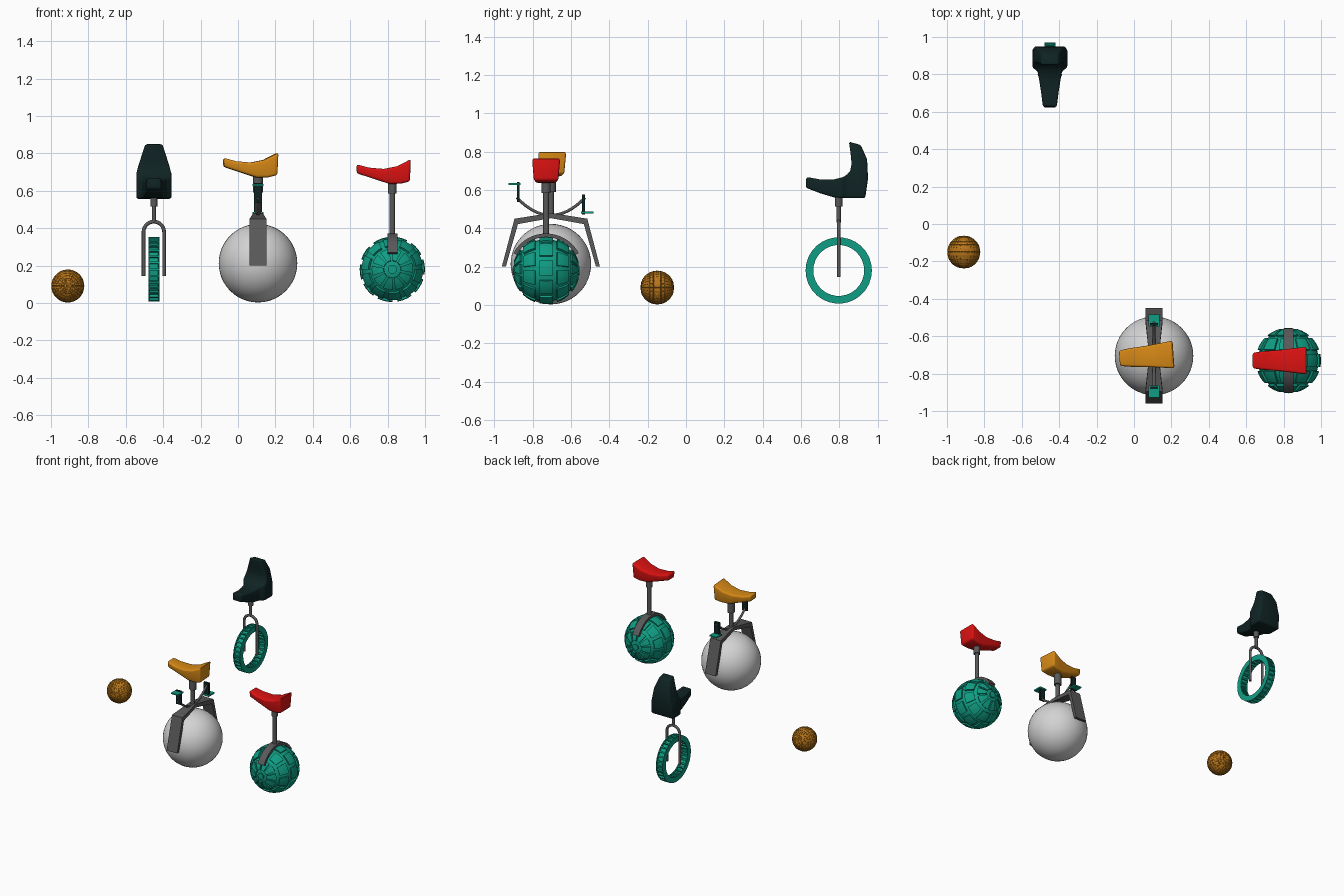
import bpy, bmesh, math
from mathutils import Matrix, Vector

cube = bpy.data.objects.get("Cube")
if cube:
    bpy.data.objects.remove(cube, do_unlink=True)


def material(name, r, g, b):
    m = bpy.data.materials.new(name)
    m.use_nodes = True
    m.diffuse_color = (r, g, b, 1)
    bsdf = next(n for n in m.node_tree.nodes if n.type == "BSDF_PRINCIPLED")
    bsdf.inputs["Base Color"].default_value = (r, g, b, 1)
    bsdf.inputs["Roughness"].default_value = 0.6
    return m


TEAL = material("teal_rubber", 0.005, 0.34, 0.23)
RED = material("red_seat", 0.72, 0.006, 0.006)
ORANGE = material("orange_seat", 0.68, 0.25, 0.008)
BROWN = material("amber_ball", 0.48, 0.18, 0.01)
DARK = material("dark_green_black", 0.005, 0.017, 0.017)
GREY = material("grey_metal", 0.1, 0.1, 0.1)
WHITE = material("white_ball", 0.65, 0.65, 0.65)


def finish(bm, name, mat, loc=(0, 0, 0), turn=0, angle=35):
    """Turn a bmesh into a shaded, coloured object."""
    bmesh.ops.recalc_face_normals(bm, faces=bm.faces)
    mesh = bpy.data.meshes.new(name)
    bm.to_mesh(mesh)
    bm.free()
    mesh.materials.append(mat)
    obj = bpy.data.objects.new(name, mesh)
    bpy.context.collection.objects.link(obj)
    obj.location = loc
    obj.rotation_euler.z = turn
    bpy.ops.object.select_all(action="DESELECT")
    obj.select_set(True)
    bpy.context.view_layer.objects.active = obj
    bpy.ops.object.shade_smooth_by_angle(angle=math.radians(angle))
    return obj


def loft(name, stations, mat, loc, along="x", under=1.0, bevel=0.0, turn=0):
    """Skin four-cornered sections: (low point, high point, half width)."""
    bm = bmesh.new()
    rings = []
    for low, high, half in stations:
        ring = []
        for (s, z), t in ((low, -half * under), (low, half * under),
                          (high, half), (high, -half)):
            ring.append(bm.verts.new((s, t, z) if along == "x" else (t, s, z)))
        rings.append(ring)
    for a, b in zip(rings, rings[1:]):
        for i in range(4):
            j = (i + 1) % 4
            bm.faces.new((a[i], a[j], b[j], b[i]))
    bm.faces.new(rings[0])
    bm.faces.new(rings[-1])
    bmesh.ops.recalc_face_normals(bm, faces=bm.faces)
    if bevel:
        sharp = [e for e in bm.edges if e.calc_face_angle(0) > math.radians(42)]
        bmesh.ops.bevel(bm, geom=sharp, offset=bevel, segments=3, profile=0.5,
                        affect="EDGES", clamp_overlap=True)
    return finish(bm, name, mat, loc, turn, 45)


def cylinder(name, mat, x, y, z0, z1, radius):
    bm = bmesh.new()
    bmesh.ops.create_cone(bm, cap_ends=True, segments=20, radius1=radius,
                          radius2=radius, depth=z1 - z0)
    return finish(bm, name, mat, (x, y, (z0 + z1) / 2))


def box(name, mat, loc, size):
    bm = bmesh.new()
    bmesh.ops.create_cube(bm, size=1, matrix=Matrix.Diagonal((*size, 1)))
    return finish(bm, name, mat, loc)


def tube(name, mat, points, radius):
    data = bpy.data.curves.new(name, "CURVE")
    data.dimensions = "3D"
    data.bevel_depth = radius
    data.bevel_resolution = 3
    data.use_fill_caps = True
    line = data.splines.new("POLY")
    line.points.add(len(points) - 1)
    for p, co in zip(line.points, points):
        p.co = (*co, 1)
    line.use_smooth = True
    data.materials.append(mat)
    obj = bpy.data.objects.new(name, data)
    bpy.context.collection.objects.link(obj)
    return obj


def sphere(segments, rings, radius):
    """Sphere with its poles on the y axis."""
    bm = bmesh.new()
    bmesh.ops.create_uvsphere(bm, u_segments=segments, v_segments=rings, radius=radius,
                              matrix=Matrix.Rotation(math.pi / 2, 4, "X"))
    return bm


# Small gridded ball
bm = sphere(28, 14, 0.0875)
bmesh.ops.inset_individual(bm, faces=bm.faces[:], thickness=0.0016, depth=-0.0004)
bmesh.ops.inset_individual(bm, faces=[f for f in bm.faces if f.calc_area() > 0.00006],
                           thickness=0.0006, depth=0.0015)
finish(bm, "grid_ball", BROWN, (-0.91, -0.15, 0.091))

# Dark unicycle: wheel with pockets in tread and inner face
WX, WY, WZ = -0.45, 0.797, 0.18
bm = bmesh.new()
N = 30
rings = []
for k in range(N):
    a = math.tau * k / N
    rings.append([bm.verts.new((t, r * math.cos(a), r * math.sin(a)))
                  for t, r in ((-0.029, 0.133), (0.029, 0.133), (0.029, 0.173), (-0.029, 0.173))])
pockets = []
for k in range(N):
    a, b = rings[k], rings[(k + 1) % N]
    for i in range(4):
        j = (i + 1) % 4
        f = bm.faces.new((a[i], a[j], b[j], b[i]))
        if i in (0, 2):
            pockets.append(f)
bmesh.ops.recalc_face_normals(bm, faces=bm.faces)
bmesh.ops.inset_individual(bm, faces=pockets, thickness=0.007, depth=0)
bmesh.ops.inset_individual(bm, faces=pockets, thickness=0.001, depth=-0.014)
finish(bm, "pocketed_wheel", TEAL, (WX, WY, WZ), angle=20)

# Its fork, post and high-backed seat
arch = [(WX - 0.055 * math.cos(math.pi * k / 14), WY, 0.38 + 0.055 * math.sin(math.pi * k / 14))
        for k in range(15)]
tube("wheel_fork", GREY, [(WX - 0.055, WY, 0.145)] + arch + [(WX + 0.055, WY, 0.145)], 0.01)
cylinder("wheel_seat_post", GREY, WX, WY, 0.43, 0.58, 0.011)
cylinder("wheel_post_collar", GREY, WX, WY, 0.515, 0.575, 0.019)
loft("high_back_seat", [
    ((0.625, 0.612), (0.628, 0.668), 0.037),
    ((0.70, 0.583), (0.70, 0.655), 0.046),
    ((0.77, 0.562), (0.77, 0.655), 0.057),
    ((0.815, 0.557), (0.815, 0.665), 0.064),
    ((0.84, 0.557), (0.838, 0.678), 0.094),
    ((0.935, 0.557), (0.857, 0.70), 0.094),
    ((0.95, 0.66), (0.864, 0.735), 0.084),
    ((0.945, 0.76), (0.859, 0.79), 0.066),
    ((0.912, 0.835), (0.85, 0.852), 0.046)], DARK, (WX, 0, 0), "y", 1.0, 0.011)

# Curved saddle shared by the two ball unicycles, nose towards -x
SADDLE = [
    ((-0.185, 0.06), (-0.185, 0.108), 0.043),
    ((-0.10, 0.032), (-0.12, 0.09), 0.050),
    ((-0.01, 0.003), (-0.04, 0.083), 0.058),
    ((0.05, 0.004), (0.03, 0.097), 0.066),
    ((0.10, 0.016), (0.105, 0.135), 0.075)]

# White ball unicycle
BX, BY = 0.107, -0.705
finish(sphere(48, 24, 0.21), "white_wheel_ball", WHITE, (BX, BY, 0.213))
loft("orange_saddle", SADDLE, ORANGE, (BX, BY, 0.668), "x", 0.87, 0.012, math.radians(4))
cylinder("orange_seat_post", GREY, BX, BY, 0.455, 0.68, 0.016)
cylinder("orange_post_collar", GREY, BX, BY, 0.59, 0.68, 0.026)
for side, label in ((-1, "front"), (1, "back")):
    loft(label + "_fork_blade", [
        ((0, 0.453), (0, 0.48), 0.026),
        ((side * 0.172, 0.422), (side * 0.19, 0.45), 0.045),
        ((side * 0.235, 0.2), (side * 0.256, 0.2), 0.045)], GREY, (BX, BY, 0), "y")
    bow = [(BX, BY + side * 0.178 * k / 8, 0.468 + 0.092 * (k / 8) ** 2) for k in range(9)]
    tube(label + "_pedal_bow", GREY, bow, 0.008)
    # Cranks point opposite ways
    box(label + "_crank", DARK, (BX, BY + side * 0.17, 0.557 - side * 0.033), (0.042, 0.014, 0.105))
    box(label + "_pedal", TEAL, (BX, BY + side * 0.19, 0.557 - side * 0.075), (0.06, 0.064, 0.01))

# Teal ball unicycle: raised tiles in staggered bands around the axle
RX, RY, RZ, R = 0.825, -0.73, 0.18, 0.163
SEGS, BANDS = 40, 23
bm = sphere(SEGS, BANDS, R)
tiles = []
for f in bm.faces:
    c = f.calc_center_median().normalized()
    band = int((math.asin(c.y) / math.pi + 0.5) * BANDS)
    lon = int((math.atan2(c.z, c.x) / math.tau + 0.5) * SEGS)
    stagger = 2 * ((band + 2) // 4 % 2)
    if band in (0, BANDS - 1) or (band % 4 != 1 and (lon + stagger) % 4):
        tiles.append(f)
raised = bmesh.ops.extrude_face_region(bm, geom=tiles)
for v in raised["geom"]:
    if isinstance(v, bmesh.types.BMVert):
        v.co *= 0.175 / R
bmesh.ops.delete(bm, geom=tiles, context="FACES")
finish(bm, "tiled_wheel_ball", TEAL, (RX, RY, RZ), angle=25)

# Its arched fork, post and saddle
arc = []
for k in range(17):
    a = math.radians(-62 + 124 * k / 16)
    arc.append(((0.174 * math.sin(a), 0.174 * math.cos(a)),
                (0.193 * math.sin(a), 0.193 * math.cos(a)), 0.027))
loft("arched_fork", arc, GREY, (RX, RY, RZ), "y")
cylinder("red_seat_post", GREY, RX, RY, 0.36, 0.65, 0.015)
cylinder("red_post_collar", GREY, RX, RY, 0.585, 0.65, 0.023)
loft("red_saddle", SADDLE, RED, (RX - 0.006, RY, 0.634), "x", 0.87, 0.012)
